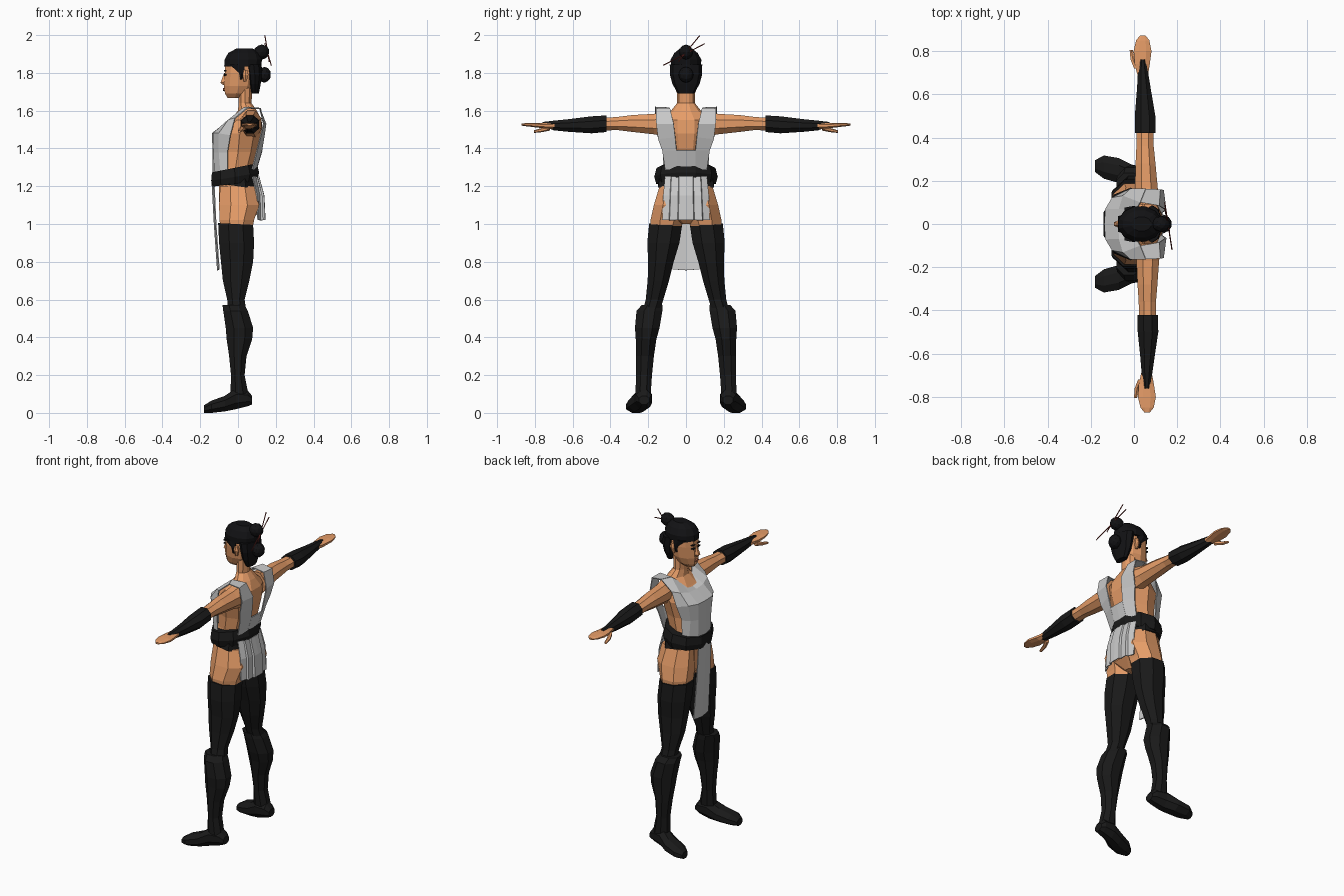
import bpy, bmesh, math
from mathutils import Vector


def material(name, color):
    m = bpy.data.materials.new(name)
    m.diffuse_color = (*color, 1)
    return m


SKIN = material("skin", (0.8, 0.34, 0.14))
BLACK = material("black_cloth", (0.01, 0.01, 0.01))
HAIR = material("hair", (0.006, 0.006, 0.007))
RED = material("dark_red", (0.2, 0.03, 0.025))
LIP = material("lips", (0.45, 0.13, 0.07))


def finish(name, bm, mat, mirror, thick=0):
    bmesh.ops.recalc_face_normals(bm, faces=bm.faces)
    me = bpy.data.meshes.new(name)
    bm.to_mesh(me)
    bm.free()
    ob = bpy.data.objects.new(name, me)
    bpy.context.collection.objects.link(ob)
    if mat:
        me.materials.append(mat)
    if mirror:
        mod = ob.modifiers.new("mirror", "MIRROR")
        mod.use_axis = (False, True, False)
    if thick:
        mod = ob.modifiers.new("thickness", "SOLIDIFY")
        mod.thickness = thick
        mod.offset = 0
    return ob


def loft(name, rings, mat, axis="Z", n=8, mirror=False, tilts=None, warp=None):
    """Rings are (position, a0, a1, b0, b1): bounds of each cross-section."""
    bm = bmesh.new()
    loops = []
    k = 1 / math.cos(math.pi / n)
    for r, (t, a0, a1, b0, b1) in enumerate(rings):
        loop = []
        for i in range(n):
            ang = 2 * math.pi * (i + 0.5) / n
            da = (a1 - a0) / 2 * k * math.cos(ang)
            a = (a0 + a1) / 2 + da
            b = (b0 + b1) / 2 + (b1 - b0) / 2 * k * math.sin(ang)
            tt = t + (tilts[r] * da if tilts else 0)
            p = {"X": (tt, a, b), "Y": (a, tt, b), "Z": (a, b, tt)}[axis]
            loop.append(bm.verts.new(warp(p) if warp else p))
        loops.append(loop)
    for l0, l1 in zip(loops, loops[1:]):
        for i in range(n):
            j = (i + 1) % n
            bm.faces.new((l0[i], l0[j], l1[j], l1[i]))
    bm.faces.new(loops[0])
    bm.faces.new(loops[-1])
    return finish(name, bm, mat, mirror)


def sheet(name, rows, mat=None, thick=0.006):
    """Cloth grid for the +y half, mirrored and thickened."""
    bm = bmesh.new()
    grid = [[bm.verts.new(p) for p in row] for row in rows]
    for r0, r1 in zip(grid, grid[1:]):
        for i in range(len(r0) - 1):
            bm.faces.new((r0[i], r0[i + 1], r1[i + 1], r1[i]))
    return finish(name, bm, mat, True, thick)


def ball(name, loc, size, mat):
    bm = bmesh.new()
    bmesh.ops.create_icosphere(bm, subdivisions=2, radius=1)
    for v in bm.verts:
        v.co = Vector([c + s * q for c, s, q in zip(loc, size, v.co)])
    return finish(name, bm, mat, False)


def stick(name, a, b, r, mat):
    a, b = Vector(a), Vector(b)
    bm = bmesh.new()
    bmesh.ops.create_cone(bm, cap_ends=True, segments=5, radius1=r, radius2=r, depth=(b - a).length)
    bm.transform((b - a).to_track_quat("Z", "Y").to_matrix().to_4x4())
    bmesh.ops.translate(bm, verts=bm.verts, vec=(a + b) / 2)
    return finish(name, bm, mat, False)


# Torso, neck and hips
loft("torso", [(1.20, -.10, .09, -.13, .13), (1.30, -.11, .085, -.105, .105),
               (1.38, -.11, .11, -.11, .11), (1.48, -.11, .13, -.135, .135),
               (1.55, -.04, .125, -.14, .14), (1.60, .0, .10, -.075, .075),
               (1.64, .003, .072, -.045, .045), (1.72, .0, .075, -.045, .045)], SKIN, n=10)
loft("hips", [(1.24, -.10, .09, -.13, .13), (1.12, -.10, .105, -.15, .15),
              (1.05, -.08, .10, -.12, .12), (1.0, -.04, .05, -.03, .03)], SKIN)
loft("brief_band", [(1.25, -.105, .095, -.14, .14), (1.20, -.106, .10, -.149, .149)], BLACK, tilts=(0, -.15))

# Legs: bare thigh, stocking, boot and foot
loft("thigh", [(1.20, -.095, .09, .01, .14), (1.10, -.10, .112, .005, .17),
               (1.02, -.098, .085, .012, .188), (.97, -.09, .075, .03, .185)], SKIN, mirror=True)
loft("stocking", [(1.0, -.105, .08, .02, .195), (.9, -.10, .085, .035, .205),
                  (.8, -.09, .08, .065, .20), (.7, -.08, .06, .09, .203),
                  (.6, -.057, .035, .12, .213), (.5, -.05, .05, .15, .24)],
     BLACK, mirror=True, tilts=(-.05, 0, 0, 0, 0, 0))
loft("boot", [(.57, -.082, .035, .125, .235), (.54, -.078, .052, .125, .262),
              (.45, -.065, .08, .14, .27), (.39, -.06, .075, .157, .266),
              (.30, -.047, .045, .17, .265), (.20, -.037, .035, .18, .265),
              (.10, -.04, .055, .187, .267)], BLACK, mirror=True)
loft("foot", [(-.18, .24, .295, 0, .04), (-.14, .21, .317, 0, .065),
              (-.07, .19, .305, .008, .09), (-.01, .18, .275, .02, .13),
              (.05, .182, .262, .035, .12), (.075, .195, .25, .045, .09)], BLACK, "X", mirror=True)

# Arms: each side drifts slightly in x towards the hand
for side, s, x0, x1 in (("left", 1, .0, -.002), ("right", -1, .003, .018)):
    def place(p):
        f = min(p[1] / .8, 1)
        return (p[0] + x0 + (x1 - x0) * f, s * p[1], p[2])
    loft(side + "_arm", [(.09, .01, .12, 1.46, 1.60), (.17, .005, .11, 1.475, 1.583),
                         (.28, .008, .10, 1.487, 1.577), (.36, .012, .092, 1.497, 1.567),
                         (.46, .012, .09, 1.495, 1.56)], SKIN, "Y", warp=place)
    loft(side + "_bracer", [(.42, .005, .10, 1.487, 1.575), (.50, .005, .10, 1.48, 1.57),
                            (.62, .015, .08, 1.488, 1.555), (.70, .02, .067, 1.496, 1.547),
                            (.76, .03, .055, 1.52, 1.54)], BLACK, "Y", warp=place)
    loft(side + "_hand", [(.68, .02, .065, 1.502, 1.54), (.74, .005, .075, 1.505, 1.536),
                          (.80, .0, .083, 1.512, 1.536), (.85, .012, .073, 1.518, 1.534),
                          (.872, .03, .055, 1.521, 1.531)], SKIN, "Y", warp=place)
    loft(side + "_thumb", [(.72, .002, .03, 1.497, 1.525), (.76, -.014, .008, 1.488, 1.508),
                           (.805, -.018, -.004, 1.483, 1.495)], SKIN, "Y", n=6, warp=place)

# Tunic: front panel, back straps and the back piece below the opening
sheet("tunic_front", [
    [(.0, 0, 1.56), (.005, .06, 1.58), (.03, .10, 1.615), (.055, .163, 1.618)],
    [(-.07, 0, 1.53), (-.068, .07, 1.535), (-.05, .13, 1.55), (-.015, .162, 1.56)],
    [(-.135, 0, 1.48), (-.13, .07, 1.48), (-.10, .12, 1.48), (-.04, .15, 1.47)],
    [(-.132, 0, 1.38), (-.127, .06, 1.38), (-.10, .10, 1.38), (-.055, .12, 1.38)],
    [(-.132, 0, 1.25), (-.122, .06, 1.25), (-.09, .10, 1.25), (-.055, .118, 1.25)]])
sheet("tunic_back_strap", [
    [(.03, .10, 1.615), (.055, .163, 1.618)], [(.115, .085, 1.613), (.12, .16, 1.61)],
    [(.147, .065, 1.53), (.135, .157, 1.53)], [(.137, .057, 1.46), (.115, .147, 1.45)],
    [(.125, .05, 1.39), (.10, .125, 1.39)], [(.095, .05, 1.29), (.075, .11, 1.29)]])
sheet("tunic_lower_back", [[(.127, 0, 1.39), (.125, .05, 1.39)], [(.097, 0, 1.29), (.095, .05, 1.29)]])

# Sash and skirt cloths
loft("sash", [(1.213, -.135, .10, -.15, .15), (1.25, -.142, .112, -.16, .16),
              (1.297, -.138, .10, -.148, .148)], BLACK, n=10, tilts=(.13, .17, .2))
sheet("front_flap", [[(-.138, 0, 1.24), (-.128, .06, 1.24)], [(-.125, 0, 1.0), (-.117, .065, 1.0)],
                     [(-.108, 0, .755), (-.10, .072, .76)]])
sheet("back_skirt", [
    [(.11, 0, 1.25), (.11, .035, 1.25), (.102, .037, 1.25), (.10, .075, 1.25), (.093, .078, 1.25), (.075, .11, 1.25)],
    [(.137, 0, 1.15), (.136, .036, 1.15), (.125, .04, 1.15), (.126, .08, 1.15), (.115, .083, 1.15), (.10, .12, 1.15)],
    [(.143, 0, 1.02), (.142, .038, 1.02), (.13, .043, 1.02), (.132, .085, 1.02), (.118, .088, 1.02), (.105, .125, 1.02)]])

# Head and face
loft("head", [(1.668, -.055, .02, -.022, .022), (1.69, -.069, .055, -.044, .044),
              (1.73, -.074, .08, -.06, .06), (1.80, -.07, .09, -.07, .07),
              (1.86, -.066, .09, -.07, .07), (1.90, -.04, .08, -.05, .05)], SKIN, n=10)
loft("nose", [(1.80, -.073, -.055, -.006, .006), (1.748, -.093, -.055, -.014, .014),
              (1.735, -.078, -.055, -.01, .01)], SKIN, n=6)
loft("ear", [(1.755, .03, .045, .06, .074), (1.79, .026, .055, .062, .084),
             (1.815, .03, .05, .064, .08)], SKIN, n=6, mirror=True)
loft("eye", [(-.074, .013, .034, 1.785, 1.795), (-.06, .013, .036, 1.785, 1.795)], HAIR, "X", 6, True)
loft("eyebrow", [(-.073, .01, .036, 1.808, 1.814), (-.06, .01, .04, 1.808, 1.814)], HAIR, "X", 4, True)
loft("lips", [(-.079, -.012, .012, 1.706, 1.718), (-.06, -.02, .02, 1.704, 1.72)], LIP, "X", 6)

# Hair: cap, nape, sideburns, two buns and two hair sticks
loft("hair_cap", [(1.835, -.073, .122, -.08, .08), (1.87, -.071, .127, -.081, .081),
                  (1.905, -.052, .115, -.062, .062), (1.928, -.01, .08, -.033, .033)], HAIR, n=12)
loft("hair_nape", [(1.69, .07, .11, -.04, .04), (1.74, .058, .12, -.068, .068),
                   (1.79, .05, .128, -.08, .08), (1.845, .04, .125, -.082, .082)], HAIR, n=10)
loft("sideburn", [(1.845, -.045, .035, .055, .081), (1.80, .005, .033, .055, .079),
                  (1.765, .012, .024, .058, .073)], HAIR, n=6, mirror=True)
ball("top_bun", (.125, 0, 1.91), (.042, .037, .04), HAIR)
ball("lower_bun", (.14, 0, 1.79), (.035, .04, .042), HAIR)
stick("hair_stick_a", (.142, .073, 1.998), (.165, -.04, 1.86), .003, RED)
stick("hair_stick_b", (.142, .10, 1.955), (.176, -.12, 1.84), .003, RED)
